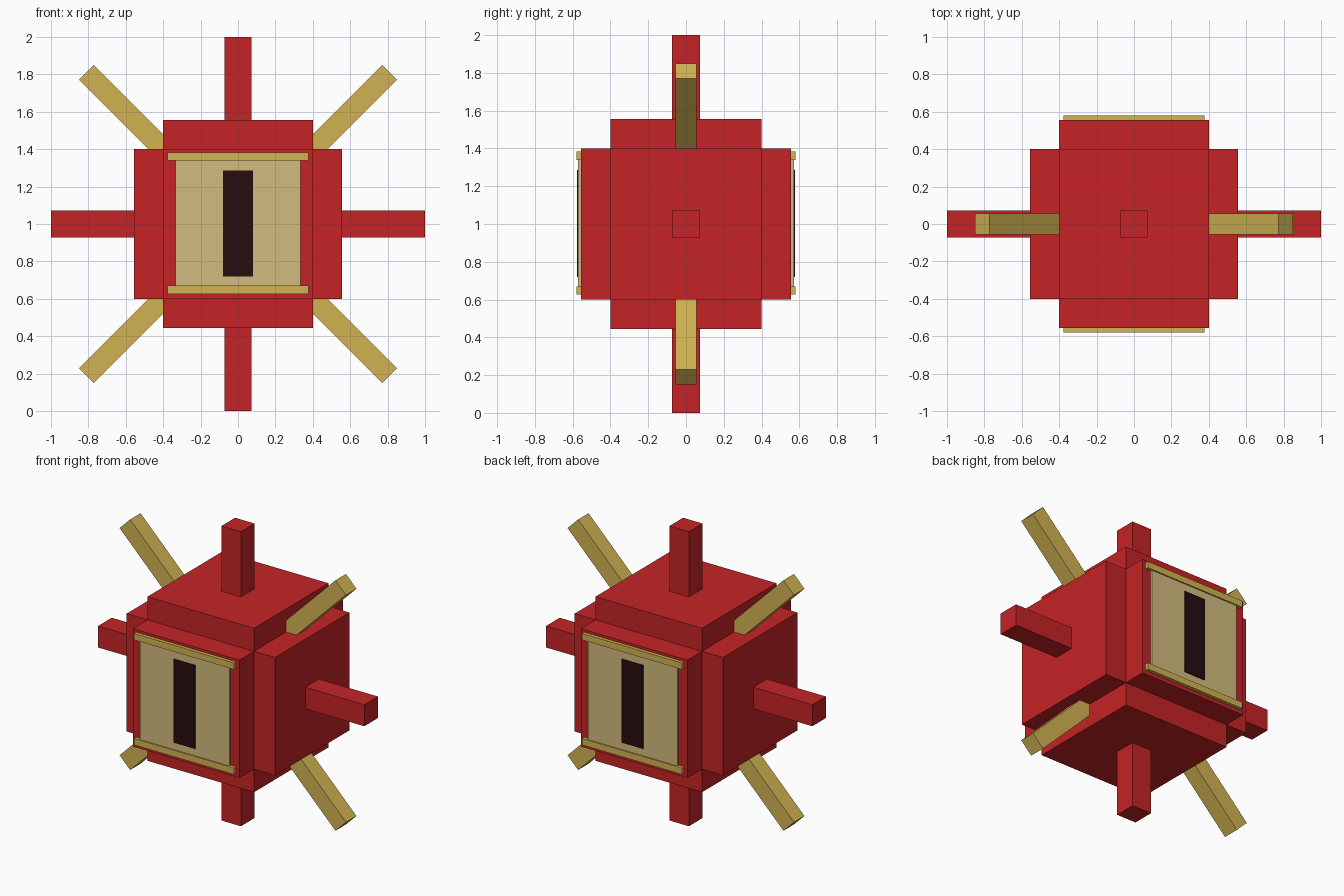
import bpy
import math

cube = bpy.data.objects.get("Cube")
if cube:
    bpy.data.objects.remove(cube, do_unlink=True)


def material(name, rgb):
    m = bpy.data.materials.new(name)
    m.use_nodes = True
    m.diffuse_color = (*rgb, 1)
    bsdf = next(n for n in m.node_tree.nodes if n.type == "BSDF_PRINCIPLED")
    bsdf.inputs["Base Color"].default_value = (*rgb, 1)
    return m


red = material("red", (0.56, 0.017, 0.019))
gold = material("gold", (0.65, 0.455, 0.083))
tan = material("tan", (0.65, 0.50, 0.21))
dark = material("dark slot", (0.019, 0.004, 0.005))


def box(name, centre, size, mat, tilt=0):
    """Box of full dimensions, optionally turned about the y axis."""
    bpy.ops.mesh.primitive_cube_add(size=1, location=centre)
    ob = bpy.context.object
    ob.name = name
    ob.scale = size
    bpy.ops.object.transform_apply(location=False, rotation=False, scale=True)
    ob.rotation_euler.y = tilt
    ob.data.materials.append(mat)
    return ob


MID = 1.0       # height of the centre
INNER = 0.40    # half width of each face block
OUTER = 0.557   # distance of each block face from the centre
ROD = 0.146     # red rod thickness

# Three crossing blocks form the body
for axis, name in enumerate(("side_block", "front_back_block", "top_bottom_block")):
    size = [2 * INNER] * 3
    size[axis] = 2 * OUTER
    box(name, (0, 0, MID), size, red)

# Red rods on the sides, top and bottom
for axis, names in ((0, ("right_rod", "left_rod")), (2, ("bottom_rod", "top_rod"))):
    for sign, name in zip((-1, 1), names):
        size = [ROD] * 3
        size[axis] = 1 - INNER
        centre = [0, 0, MID]
        centre[axis] += sign * (1 + INNER) / 2
        box(name, centre, size, red)

# Gold rods along the diagonals
start, end = 0.5, 1.147
for i in range(4):
    a = math.radians(45 + 90 * i)
    r = (start + end) / 2
    box(f"diagonal_rod_{i + 1}", (r * math.cos(a), 0, MID + r * math.sin(a)),
        (end - start, 0.112, 0.112), gold, -a)

# Panels with trim and slot on the front and back
for side, s in (("front", -1), ("back", 1)):
    def plate(name, z, width, height, depth, mat):
        base = OUTER - 0.005
        box(f"{side}_{name}", (0, s * (base + depth) / 2, z),
            (width, depth - base, height), mat)

    plate("panel", MID + 0.005, 0.67, 0.74, 0.571, tan)
    plate("slot", MID + 0.003, 0.158, 0.566, 0.578, dark)
    plate("upper_trim", 1.361, 0.752, 0.044, 0.58, gold)
    plate("lower_trim", 0.648, 0.752, 0.044, 0.58, gold)
